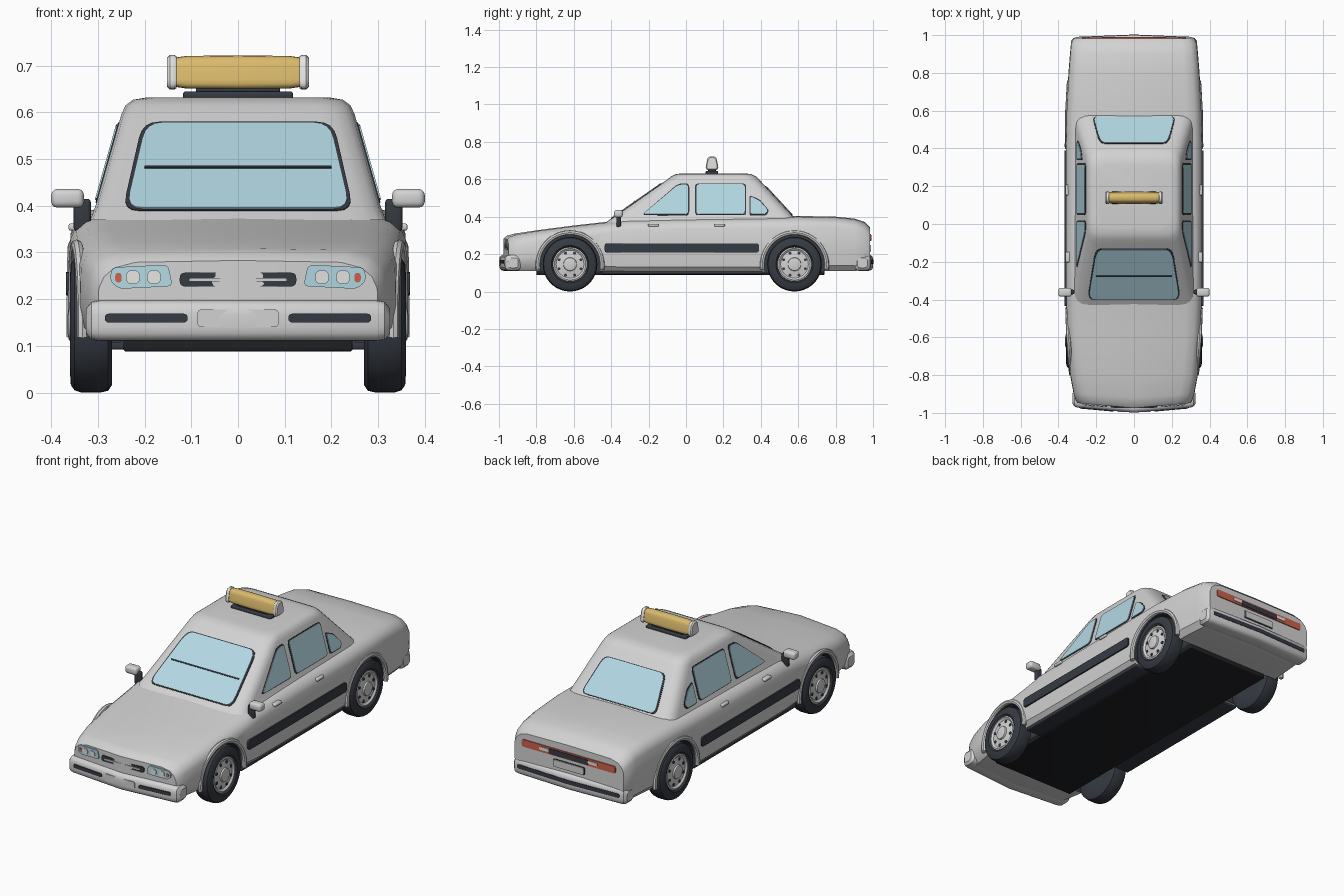
import bpy, bmesh, math
from mathutils import Vector

if "Cube" in bpy.data.objects:
    bpy.data.objects.remove(bpy.data.objects["Cube"])


def material(name, rgb):
    m = bpy.data.materials.new(name)
    m.diffuse_color = (*rgb, 1)
    m.use_nodes = True
    m.node_tree.nodes["Principled BSDF"].inputs["Base Color"].default_value = m.diffuse_color
    return m


PAINT = material("silver_paint", (0.65, 0.65, 0.65))
GLASS = material("pale_blue_glass", (0.45, 0.69, 0.77))
DARK = material("dark_rubber", (0.036, 0.042, 0.055))
BLACK = material("underside_black", (0.014, 0.015, 0.018))
YELLOW = material("sign_yellow", (0.70, 0.49, 0.15))
RED = material("lamp_red", (0.62, 0.12, 0.07))
WHITE = material("lamp_white", (0.78, 0.78, 0.76))


def finish(name, bm, mat, angle=35):
    bmesh.ops.recalc_face_normals(bm, faces=bm.faces)
    me = bpy.data.meshes.new(name)
    bm.to_mesh(me)
    bm.free()
    ob = bpy.data.objects.new(name, me)
    bpy.context.collection.objects.link(ob)
    me.materials.append(mat)
    activate(ob)
    bpy.ops.object.shade_smooth_by_angle(angle=math.radians(angle))
    return ob


def activate(ob):
    bpy.ops.object.select_all(action='DESELECT')
    ob.select_set(True)
    bpy.context.view_layer.objects.active = ob


def loft(name, rings, mat, centres=None, angle=35):
    """Skin closed rings; ends close to a fan centre or an ngon."""
    bm = bmesh.new()
    vs = [[bm.verts.new(p) for p in r] for r in rings]
    n = len(vs[0])
    for a, b in zip(vs, vs[1:]):
        for i in range(n):
            bm.faces.new((a[i], a[(i + 1) % n], b[(i + 1) % n], b[i]))
    for k, ring in enumerate((vs[0], vs[-1])):
        if centres:
            c = bm.verts.new(centres[k])
            for i in range(n):
                bm.faces.new((ring[i], ring[(i + 1) % n], c))
        else:
            bm.faces.new(ring)
    return finish(name, bm, mat, angle)


def rounded(pts, r):
    """Round the corners of a 2D polygon."""
    out = []
    for i, p in enumerate(pts):
        p, a, b = Vector(p), Vector(pts[i - 1]), Vector(pts[(i + 1) % len(pts)])
        p0 = p + (a - p).normalized() * min(r, (a - p).length * 0.48)
        p1 = p + (b - p).normalized() * min(r, (b - p).length * 0.48)
        for t in (0, 0.25, 0.5, 0.75, 1):
            out.append(p0 * (1 - t) ** 2 + p * 2 * t * (1 - t) + p1 * t * t)
    return out


def rect(x0, x1, z0, z1):
    return [(x0, z0), (x1, z0), (x1, z1), (x0, z1)]


def plate(name, pts, r, place, normal, mat, lo=-0.003, hi=0.004):
    n = Vector(normal).normalized()
    flat = [Vector(place(*p)) for p in rounded(pts, r)]
    return loft(name, [[p + n * d for p in flat] for d in (lo, hi)], mat)


def box(name, x0, x1, y0, y1, z0, z1, mat, bevel=0.01):
    bm = bmesh.new()
    bmesh.ops.create_cube(bm, size=1)
    for v in bm.verts:
        v.co = ((x0, x1)[v.co.x > 0], (y0, y1)[v.co.y > 0], (z0, z1)[v.co.z > 0])
    bmesh.ops.bevel(bm, geom=bm.edges[:], offset=bevel, segments=3, profile=0.5, affect='EDGES')
    return finish(name, bm, mat)


def turned(name, profile, s, y, z, mat, seg=36):
    """Lathe (radius, x) pairs about a sideways axle."""
    rings = [[(s * x, y + r * math.cos(2 * math.pi * i / seg), z + r * math.sin(2 * math.pi * i / seg))
              for i in range(seg)] for r, x in profile]
    return loft(name, rings, mat)


# body shell: stations of y, bottom, top, half width
STATIONS = [(-.975, .13, .283, .30), (-.958, .115, .298, .31), (-.92, .11, .309, .32),
            (-.8, .11, .327, .338), (-.6, .11, .353, .353), (-.42, .105, .373, .359),
            (-.33, .1, .388, .361), (0, .1, .395, .361), (.4, .1, .4, .361), (.6, .105, .404, .358),
            (.8, .11, .4, .347), (.9, .11, .39, .339), (.955, .115, .372, .334), (.983, .13, .345, .322)]


def nose_shift(x, y):
    return 0.09 * abs(x) * max(0, min(1, (-.8 - y) / .155))


def half_width(y):
    for a, b in zip(STATIONS, STATIONS[1:]):
        if a[0] <= y <= b[0]:
            return a[3] + (b[3] - a[3]) * (y - a[0]) / (b[0] - a[0])


rings = []
for y, zb, zt, w in STATIONS:
    zs = zt - .06
    half = [(w - .035, zb), (w - .008, zb + .03), (w, zb + .5 * (zs - zb)), (w - .002, zs),
            (w - .013, zs + .025), (w - .035, zt - .016), (w - .08, zt - .004)]
    sec = [(0, zb)] + half + [(0, zt)] + [(-x, z) for x, z in reversed(half)]
    rings.append([(x, y + nose_shift(x, y), z) for x, z in sec])
body = loft("body_shell", rings, PAINT, [(0, -.975, .21), (0, .983, .24)])
body.data.materials.append(DARK)

# wheels, wells and arch lips
for y in (-.62, .58):
    for s in (1, -1):
        well = turned("wheel_well_cutter", [(.162, .25), (.162, .5)], s, y, .143, DARK, 48)
        activate(body)
        mod = body.modifiers.new("well", 'BOOLEAN')
        mod.object, mod.operation, mod.solver = well, 'DIFFERENCE', 'EXACT'
        mod.material_mode = 'TRANSFER'
        bpy.ops.object.modifier_apply(modifier=mod.name)
        bpy.data.objects.remove(well)
        turned("tire", [(.09, .27), (.13, .27), (.142, .278), (.146, .295), (.146, .335), (.141, .35),
                        (.13, .358), (.1, .36), (.092, .352), (.09, .34)], s, y, .146, DARK)
        turned("rim", [(.091, .33), (.091, .354), (.084, .356), (.074, .348), (.045, .352),
                       (.036, .354), (.034, .362), (.02, .365)], s, y, .146, PAINT)
        for k in range(8):
            a = math.pi * (k + .5) / 4
            turned("rim_hole", [(.008, .345), (.008, .3525)], s, y + .063 * math.cos(a),
                   .146 + .063 * math.sin(a), DARK, 10)
        arc = []
        for k in range(25):
            a = math.radians(-8 + 196 * k / 24)
            yy = y + .172 * math.cos(a)
            x0 = half_width(yy) - .006
            arc.append([(s * (x0 + .012 * math.sin(t)), y + (.172 + .013 * math.cos(t)) * math.cos(a),
                         .143 + (.172 + .013 * math.cos(t)) * math.sin(a))
                        for t in [math.pi * j / 4 for j in range(8)]])
        loft("wheel_arch_lip", arc, PAINT)
activate(body)
bpy.ops.object.shade_smooth_by_angle(angle=math.radians(35))
box("underbody", -.245, .245, -.8, .74, .088, .12, BLACK, .005)
box("sill_strip", -.335, .335, -.45, .41, .092, .11, DARK, .005)

# cabin: stacked rounded outlines of z, front, back, half width
cabin = [(.37, -.428, .605, .316), (.4, -.385, .575, .305), (.595, -.105, .395, .25),
         (.615, -.08, .375, .241), (.627, -.055, .35, .225), (.632, -.02, .315, .195)]
loft("cabin", [[(p.x, p.y, z) for p in rounded(rect(-w, w, f, b), .075)]
               for z, f, b, w in cabin], PAINT, angle=40)


def front_glass(x, z):
    return (x, -.385 + (z - .4) * 1.436, z)


def rear_glass(x, z):
    return (x, .575 - (z - .4) * .923, z)


def window(name, pts, r, place, normal):
    c = sum((Vector(p) for p in pts), Vector((0, 0))) / len(pts)
    big = [Vector(p) + (Vector(p) - c).normalized() * .008 for p in pts]
    plate(name + "_trim", big, r, place, normal, DARK, -.003, .002)
    plate(name, pts, r, place, normal, GLASS, -.003, .005)


window("windshield", [(-.24, .392), (.24, .392), (.197, .575), (-.197, .575)], .035,
       front_glass, (0, -.571, .82))
plate("wiper_line", rect(-.2, .2, .476, .48), .001, front_glass, (0, -.571, .82), DARK, .003, .008)
window("rear_window", [(-.215, .41), (.215, .41), (.175, .56), (-.175, .56)], .03,
       rear_glass, (0, .735, .678))
for s in (1, -1):
    def side(y, z, s=s):
        return (s * (.305 - (z - .4) * .282), y, z)
    n = (s, 0, .282)
    window("front_door_window", [(-.23, .412), (.012, .412), (.012, .573), (-.045, .568)], .022, side, n)
    window("rear_door_window", rect(.055, .315, .412, .573), .02, side, n)
    window("quarter_window", [(.345, .412), (.425, .412), (.437, .435), (.392, .485), (.345, .508)], .012, side, n)

    # side trim, handles and mirrors
    plate("side_rub_strip", rect(-.435, .39, .208, .258), .015, lambda y, z: (s * .36, y, z),
          (s, 0, 0), DARK, -.01, .008)
    for y in (-.175, .18):
        box("door_handle", *sorted((s * .33, s * .363)), y - .028, y + .028, .347, .362, PAINT, .005)
    box("mirror_stalk", *sorted((s * .315, s * .352)), -.372, -.348, .345, .415, DARK, .008)
    box("mirror_head", *sorted((s * .33, s * .4)), -.385, -.338, .396, .436, PAINT, .013)

# bumpers
for name, yc, bend, w in (("front_bumper", -.953, .09, .326), ("rear_bumper", .957, -.04, .333)):
    rings = []
    for x, k in ((-w, .6), (-w + .012, .92), (-w + .03, 1), (0, 1), (w - .03, 1), (w - .012, .92), (w, .6)):
        rings.append([(x, yc + bend * abs(x) + k * p.x, .152 + k * p.y)
                      for p in rounded(rect(-.046, .044, -.042, .046), .03)])
    loft(name, rings, PAINT)


# nose details
def nose(x, z):
    return (x, -.975 + .09 * abs(x), z)


def bumper_face(x, z):
    return (x, -.999 + .09 * abs(x), z)


F = (0, -1, 0)
plate("grille", rect(-.125, .125, .227, .257), .013, nose, F, DARK, -.012, .006)
plate("grille_bar", rect(-.105, .105, .238, .245), .003, nose, F, PAINT, 0, .009)
plate("front_plate", rect(-.087, .087, .14, .178), .01, bumper_face, F, PAINT, -.004, .004)
for s in (1, -1):
    lamp = [(s * x, z) for x, z in ((.14, .228), (.255, .222), (.275, .24), (.27, .268), (.15, .274))]
    plate("headlamp_glass", lamp, .012, nose, F, GLASS, -.02, .006)
    for x in (.18, .225):
        plate("headlamp_bulb", rect(s * x - .015, s * x + .015, .232, .262), .015, nose, F, WHITE, 0, .01)
    plate("turn_signal", rect(s * .256 - .007, s * .256 + .007, .236, .256), .007, nose, F, RED, 0, .009)
    plate("front_bumper_strip", [(s * x, z) for x, z in rect(.108, .285, .15, .169)], .009,
          bumper_face, F, DARK, -.004, .004)


# tail details
def tail(x, z):
    return (x, .983, z)


B = (0, 1, 0)
plate("tail_lamp", rect(-.275, .275, .27, .308), .01, tail, B, RED, -.01, .005)
plate("tail_centre", rect(-.115, .115, .274, .302), .005, tail, B, DARK, 0, .008)
for s in (1, -1):
    plate("reverse_lamp", [(s * x, z) for x, z in rect(.115, .17, .282, .298)], .005, tail, B, WHITE, 0, .008)
plate("rear_plate_trim", rect(-.093, .093, .211, .254), .008, tail, B, DARK, -.003, .002)
plate("rear_plate", rect(-.088, .088, .215, .25), .007, tail, B, PAINT, -.003, .006)
plate("rear_bumper_strip", [(-.3, .148), (0, .148), (.3, .148), (.3, .17), (0, .17), (-.3, .17)], .008,
      lambda x, z: (x, 1.0 - .04 * abs(x), z), B, DARK, -.006, .003)

# roof sign
box("sign_base", -.118, .118, .105, .172, .626, .645, DARK, .006)


def sign_ring(x, k):
    outline = [(-.036, -.036), (.036, -.036), (.022, .036), (-.022, .036)]
    return [(x, .139 + k * p.x, .686 + k * p.y) for p in rounded(outline, .02)]


loft("sign_lamp", [sign_ring(x, k) for x, k in ((-.137, .86), (-.11, .97), (0, 1), (.11, .97), (.137, .86))], YELLOW)
for s in (1, -1):
    loft("sign_end_cap", [sign_ring(s * x, k) for x, k in
                          ((.132, .95), (.136, 1.03), (.146, 1.03), (.152, .85))], WHITE)
box("sign_foot", -.09, .09, .118, .16, .64, .656, DARK, .004)
